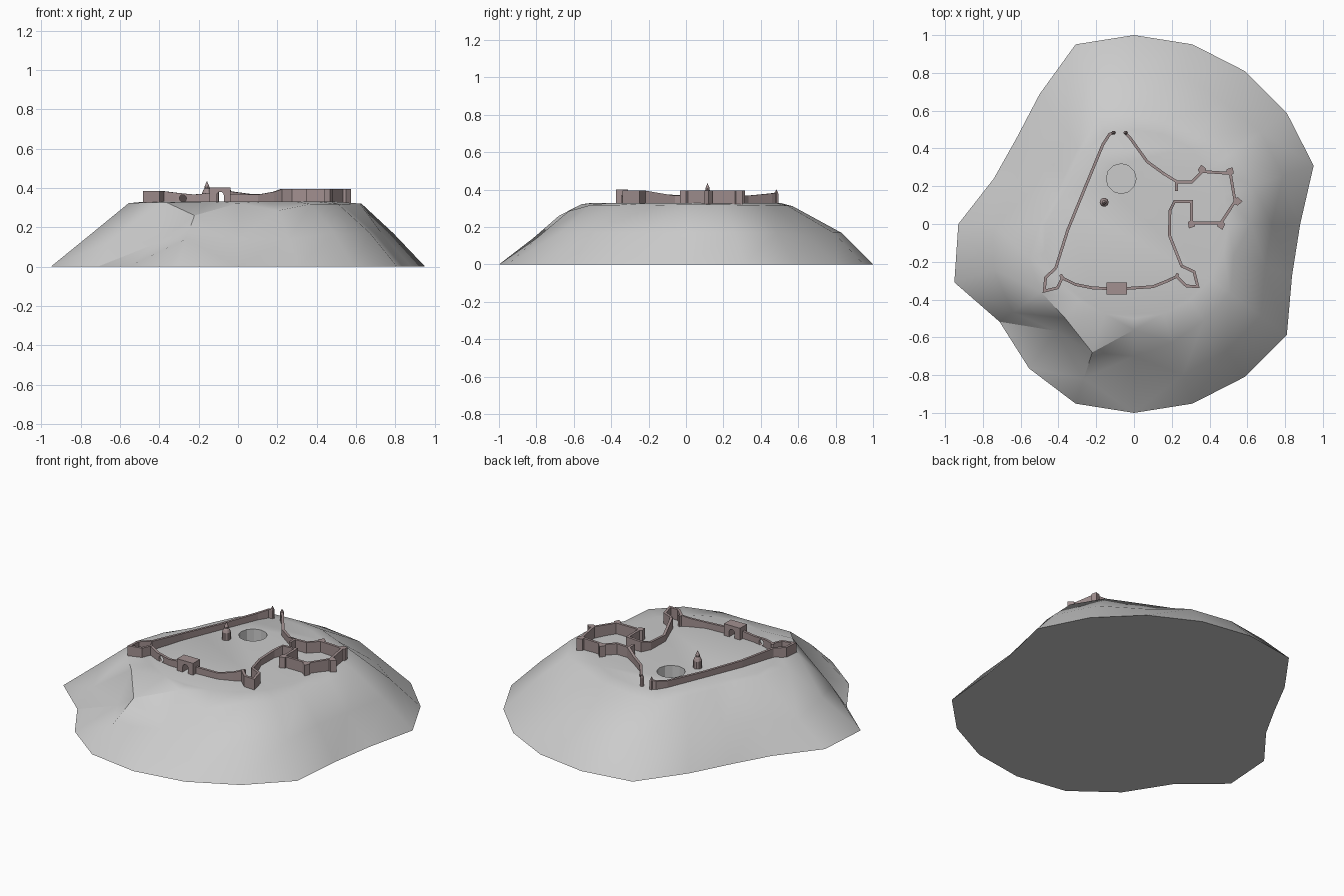
import bpy, bmesh, math
from mathutils import Vector

if "Cube" in bpy.data.objects:
    bpy.data.objects.remove(bpy.data.objects["Cube"])

stone = bpy.data.materials.new("stone")
stone.diffuse_color = (0.36, 0.28, 0.28, 1)
stone.use_nodes = True
stone.node_tree.nodes["Principled BSDF"].inputs["Base Color"].default_value = stone.diffuse_color


def finish(bm, name, mat=stone, smooth=None):
    bmesh.ops.recalc_face_normals(bm, faces=bm.faces)
    me = bpy.data.meshes.new(name)
    bm.to_mesh(me)
    bm.free()
    ob = bpy.data.objects.new(name, me)
    bpy.context.collection.objects.link(ob)
    if mat:
        me.materials.append(mat)
    if smooth:
        bpy.context.view_layer.objects.active = ob
        ob.select_set(True)
        bpy.ops.object.shade_smooth_by_angle(angle=math.radians(smooth))
        ob.select_set(False)
    return ob


def cut(ob, name, radius, depth, loc, verts, rot=(0, 0, 0)):
    bpy.ops.mesh.primitive_cylinder_add(vertices=verts, radius=radius, depth=depth,
                                        location=loc, rotation=rot)
    cutter = bpy.context.object
    cutter.name = name
    cutter.select_set(False)
    cutter.hide_render = True
    cutter.hide_viewport = True
    cutter.display_type = 'WIRE'
    mod = ob.modifiers.new("cut", 'BOOLEAN')
    mod.object = cutter
    mod.operation = 'DIFFERENCE'
    mod.solver = 'EXACT'


def extrude_profile(bm, pts, offset):
    a = [bm.verts.new(p) for p in pts]
    b = [bm.verts.new(Vector(p) + Vector(offset)) for p in pts]
    n = len(a)
    bm.faces.new(a)
    bm.faces.new(b[::-1])
    for i in range(n):
        bm.faces.new((a[i], b[i], b[(i + 1) % n], a[(i + 1) % n]))


# hill: twenty spokes, rings from the foot to the plateau, gullies and a spur on the front left
foot = [.88, 1, 1, 1, 1, 1, 1, .85, .77, .78, .93, 1, .88, .945, 1, 1, 1, 1, 1, .88]
mid = {3: (.80, .155), 10: (.75, .13), 11: (.78, .17), 12: (.795, .13), 13: (.70, .12),
       14: (.86, .14), 15: (.70, .14), 16: (.84, .14)}     # spoke: radius, height
top = {0: (.62, .32), 1: (.66, .32), 2: (.65, .317), 3: (.58, .315), 4: (.57, .315),
       5: (.57, .312), 6: (.6, .305), 7: (.50, .308), 8: (.45, .31), 9: (.44, .316),
       10: (.50, .32), 11: (.585, .322), 12: (.61, .325), 13: (.618, .326),
       14: (.715, .26), 15: (.56, .322), 16: (.66, .285)}
bm = bmesh.new()
rings = [[], [], [], []]
for i, r in enumerate(foot):
    a = math.radians(18 * i)
    t = top.get(i, (r * .63, .318))
    spoke = [(r, 0), mid.get(i, (r * .83, .17)), t, (min(.5, t[0] * .94), .330)]
    for ring, (rad, z) in zip(rings, spoke):
        ring.append(bm.verts.new((rad * math.cos(a), rad * math.sin(a), z)))
for lo, hi in zip(rings, rings[1:]):
    for i in range(20):
        j = (i + 1) % 20
        if i == 14:
            bm.faces.new((lo[i], lo[j], hi[i]))
            bm.faces.new((lo[j], hi[j], hi[i]))
        else:
            bm.faces.new((lo[i], lo[j], hi[j]))
            bm.faces.new((lo[i], hi[j], hi[i]))
bm.faces.new(rings[0][::-1])
bm.faces.new(rings[-1])
hill = finish(bm, "hill", None, 40)
cut(hill, "pit_cutter", .079, .2, (-.068, .24, .34), 12)


# curtain walls: mitred strips, each path point is x, y, top height
def wall(name, path, half=.0075, base=.312):
    bm = bmesh.new()
    pts = [Vector(p[:2]) for p in path]
    rows = []
    for i, p in enumerate(pts):
        d0 = (p - pts[i - 1]).normalized() if i else (pts[1] - p).normalized()
        d1 = (pts[i + 1] - p).normalized() if i < len(pts) - 1 else d0
        t = (d0 + d1).normalized()
        n = Vector((-t.y, t.x)) * half / max(.4, t.dot(d0))
        a, b, h = p + n, p - n, path[i][2]
        rows.append([bm.verts.new((*q, z)) for q, z in
                     ((a, base), (b, base), (b, h), (a, h))])
    for r, s in zip(rows, rows[1:]):
        for k in range(4):
            bm.faces.new((r[k], r[(k + 1) % 4], s[(k + 1) % 4], s[k]))
    bm.faces.new(rows[0])
    bm.faces.new(rows[-1][::-1])
    return finish(bm, name)


wall("west_wall", [(-.10, .485, .385), (-.13, .475, .38), (-.165, .42, .37),
                   (-.26, .19, .365), (-.35, -.03, .37), (-.415, -.235, .383)])
wall("southwest_bastion", [(-.415, -.235, .385), (-.468, -.283, .385), (-.475, -.355, .385),
                           (-.405, -.338, .385), (-.38, -.285, .385), (-.39, -.268, .385)])
front = wall("south_wall_west", [(-.388, -.27, .385), (-.375, -.288, .383), (-.31, -.32, .375),
                                 (-.22, -.338, .366), (-.14, -.342, .375)])
cut(front, "drain_cutter", .018, .1, (-.28, -.327, .347), 12, (math.pi / 2, 0, 0))
wall("south_wall_east", [(-.05, -.342, .37), (.1, -.332, .366), (.18, -.3, .38),
                         (.225, -.278, .395), (.232, -.262, .395)])
wall("southeast_bastion", [(.225, -.278, .395), (.278, -.328, .395), (.338, -.332, .395),
                           (.318, -.253, .395), (.252, -.222, .395)])
wall("east_wall", [(.252, -.222, .395), (.188, -.06, .368), (.19, .07, .375),
                   (.215, .12, .39), (.305, .12, .395), (.305, .005, .395)])
wall("fort_wall", [(.305, .005, .395), (.46, .005, .395), (.535, .12, .395),
                   (.51, .268, .395), (.36, .278, .395), (.305, .222, .395), (.225, .222, .392)])
wall("northeast_wall", [(.225, .175, .392), (.225, .225, .392), (.16, .265, .37),
                        (.07, .33, .368), (-.02, .455, .38), (-.05, .485, .385)])

# small arrow-shaped towers on the fort corners
for i, (x, y, deg) in enumerate([(.36, .285, 95), (.507, .275, 60), (.545, .12, 0),
                                 (.46, -.002, -75), (.306, .002, -120)]):
    bm = bmesh.new()
    a = math.radians(deg)
    prof = [(.03, 0), (.004, .022), (-.016, .012), (-.016, -.012), (.004, -.022)]
    extrude_profile(bm, [(x + u * math.cos(a) - v * math.sin(a),
                          y + u * math.sin(a) + v * math.cos(a), .312) for u, v in prof],
                    (0, 0, .083))
    finish(bm, f"fort_tower_{i + 1}")


# stacked tapering turrets
def turret(name, x, y, profile, sides):
    bm = bmesh.new()
    rings = [[bm.verts.new((x + r * math.cos(2 * math.pi * k / sides),
                            y + r * math.sin(2 * math.pi * k / sides), z))
              for k in range(sides)] for r, z in profile]
    for lo, hi in zip(rings, rings[1:]):
        for k in range(sides):
            j = (k + 1) % sides
            bm.faces.new((lo[k], lo[j], hi[j], hi[k]))
    bm.faces.new(rings[0][::-1])
    bm.faces.new(rings[-1])
    return finish(bm, name)


for side, x in (("west", -.108), ("east", -.044)):
    turret(f"north_gate_turret_{side}", x, .483,
           [(.012, .312), (.012, .38), (.001, .402)], 6)
turret("monument", -.158, .115, [(.024, .32), (.024, .375), (.018, .39), (.012, .398),
                                 (.012, .408), (.001, .433)], 10)

# gatehouse with an arched passage
bm = bmesh.new()
gx, w = -.09, .018
arch = [(gx + w * math.cos(t), .362 + w * math.sin(t))
        for t in [math.pi * k / 8 for k in range(9)]]
prof = [(-.145, .312), (-.145, .401), (-.038, .401), (-.038, .312), (gx + w, .312)] \
    + arch + [(gx - w, .312)]
extrude_profile(bm, [(x, -.374, z) for x, z in prof], (0, .065, 0))
finish(bm, "gatehouse")
